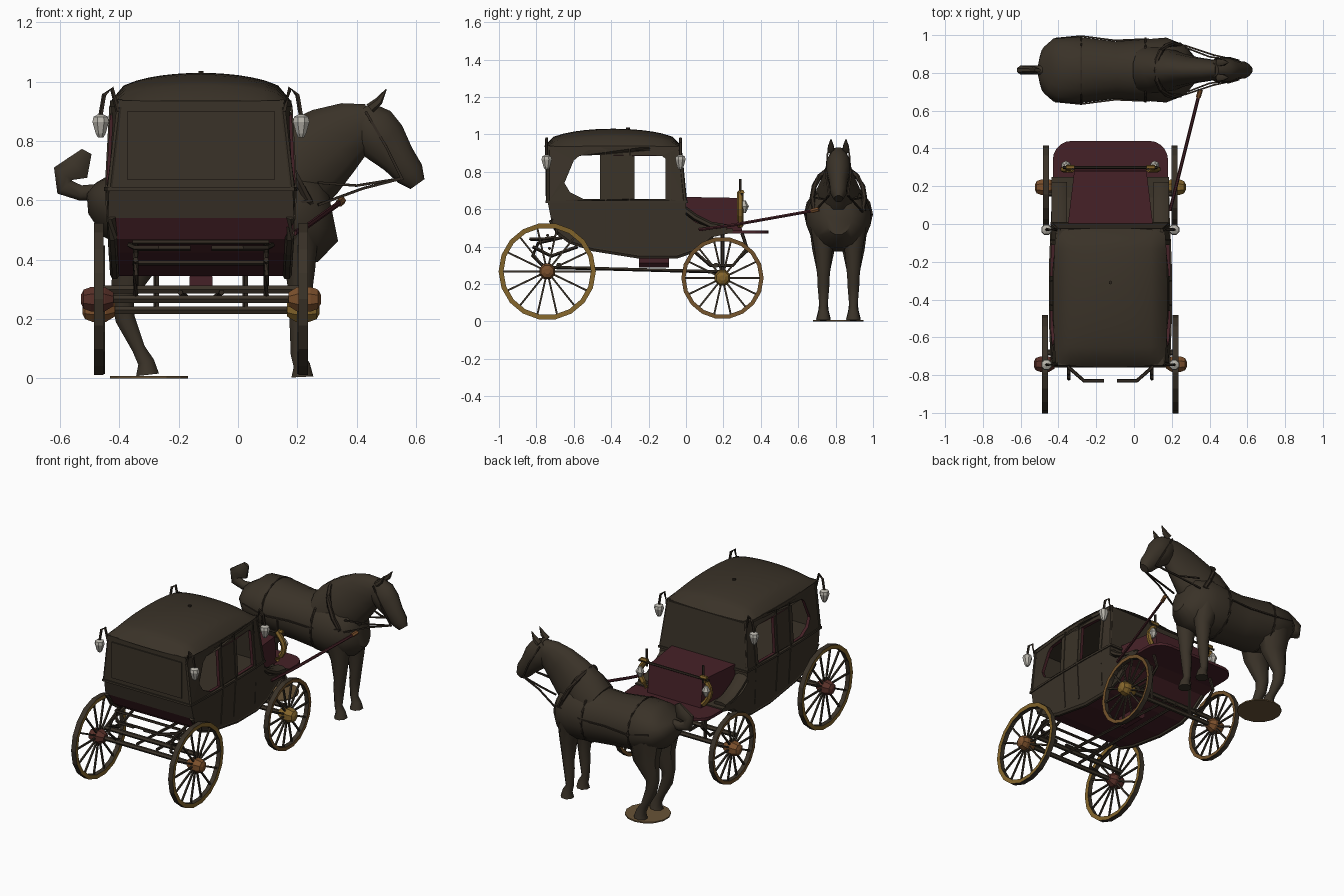
import bpy, bmesh, math
from mathutils import Vector

cube = bpy.data.objects.get("Cube")
if cube:
    bpy.data.objects.remove(cube, do_unlink=True)


def material(name, *rgb):
    mat = bpy.data.materials.new(name)
    mat.use_nodes = True
    mat.diffuse_color = (*rgb, 1)
    mat.node_tree.nodes["Principled BSDF"].inputs["Base Color"].default_value = (*rgb, 1)
    return mat


brown = material("dark brown", .042, .032, .021)
maroon = material("maroon", .06, .015, .02)
iron = material("blackened iron", .03, .022, .015)
gold = material("old gold", .23, .13, .024)
brass = material("aged brass", .17, .085, .024)
copper = material("orange copper", .2, .08, .025)
russet = material("russet", .1, .03, .022)
glass = material("pale lamp glass", .47, .45, .4)
earth = material("earth", .14, .088, .038)

C = -.125          # carriage centre line
HY = .815          # horse centre line


def finish(name, bm, mats, smooth=False, rule=None):
    """Turn a bmesh into an object, with a rule for the material of each face."""
    bmesh.ops.recalc_face_normals(bm, faces=bm.faces)
    for f in bm.faces:
        f.smooth = smooth
        if rule:
            f.material_index = int(rule(f))
    me = bpy.data.meshes.new(name)
    bm.to_mesh(me)
    bm.free()
    for m in mats:
        me.materials.append(m)
    if smooth:
        me.set_sharp_from_angle(angle=math.radians(50))
    ob = bpy.data.objects.new(name, me)
    bpy.context.collection.objects.link(ob)
    return ob


def sweep(name, paths, mat, sides=6, side=None, smooth=False, radius=None):
    """Loft elliptical rings along paths of (position, width, height)."""
    bm = bmesh.new()
    for path in paths:
        if radius:
            path = [(p, radius, radius) for p in path]
        pts = [Vector(p[0]) for p in path]
        rings = []
        for i, (_, w, h) in enumerate(path):
            t = (pts[min(i + 1, len(pts) - 1)] - pts[max(i - 1, 0)]).normalized()
            ref = Vector(side) if side else Vector((0, 0, 1) if abs(t.z) < .8 else (1, 0, 0))
            a = (ref - t * ref.dot(t)).normalized()
            b = t.cross(a)
            angles = [math.tau * (k + .5) / sides for k in range(sides)]
            rings.append([bm.verts.new(pts[i] + a * w * math.cos(q) + b * h * math.sin(q))
                          for q in angles])
        for r, s in zip(rings, rings[1:]):
            for k in range(sides):
                n = (k + 1) % sides
                bm.faces.new((r[k], r[n], s[n], s[k]))
        bm.faces.new(rings[0])
        bm.faces.new(rings[-1])
    return finish(name, bm, [mat], smooth)


def prism(name, profile, half, mats, rule=None):
    """Extrude a (y, z) profile across the carriage; half gives the half width."""
    bm = bmesh.new()
    l, r = [[bm.verts.new((C + s * half(y, z), y, z)) for y, z in profile] for s in (-1, 1)]
    bm.faces.new(l)
    bm.faces.new(r)
    for k in range(len(l)):
        n = (k + 1) % len(l)
        bm.faces.new((l[k], l[n], r[n], r[k]))
    return finish(name, bm, mats, rule=rule)


def box(name, y0, y1, z0, z1, half, mat):
    return prism(name, [(y0, z0), (y1, z0), (y1, z1), (y0, z1)], lambda y, z: half, [mat])


def cabin_half(y, z):
    """Half width: widest at the waist, drawn in towards the upper corners."""
    ends = min(1, max(0, (abs(y + .37) - .13) / .24))
    if z < .64:
        return .32 - .06 * (.64 - z) - .01 * ends * (z > .6)
    return .32 - .055 * (z - .64) - ends * (.01 + .06 * (z - .64))


# lower cabin hull: brown sides, maroon underside edged by brown rails
keel = [(-.72, .54), (-.68, .47), (-.62, .425), (-.5, .385), (-.25, .345),
        (-.05, .345), (.05, .38), (.14, .45)]
prism("lower_cabin", [(-.74, .64), *keel, (.25, .475), (.25, .495), (.14, .5), (.05, .53),
                      (0, .57), (0, .64), (-.24, .64), (-.5, .64)],
      cabin_half, [brown, maroon], lambda f: f.normal.z < -.4 and abs(f.normal.x) < .5)
sweep("keel_rails", [[(C + s * (cabin_half(y, z) - .012), y, z + .004) for y, z in keel]
                     for s in (-1, 1)], brown, 6, radius=.016)

# upper side panels with open windows, lined in maroon
outline = [(-.735, .64), (-.5, .64), (-.24, .64), (0, .64),
           (-.03, .93), (-.24, .93), (-.5, .93), (-.735, .93)]
rear_window = [(-.65, .74), (-.62, .69), (-.55, .655), (-.46, .655), (-.46, .89), (-.57, .885), (-.6, .86)]
door_window = [(-.275, .655), (-.11, .655), (-.11, .87), (-.13, .885), (-.275, .885)]
for label, s in (("left", 1), ("right", -1)):
    cu = bpy.data.curves.new("panel", "CURVE")
    cu.dimensions, cu.fill_mode, cu.extrude = "2D", "BOTH", .01
    for loop in (outline, rear_window, door_window):
        sp = cu.splines.new("POLY")
        sp.points.add(len(loop) - 1)
        for p, (y, z) in zip(sp.points, loop):
            p.co = (y, z, 0, 1)
        sp.use_cyclic_u = True
    tmp = bpy.data.objects.new("panel", cu)
    bpy.context.collection.objects.link(tmp)
    me = bpy.data.meshes.new_from_object(tmp)
    bpy.data.objects.remove(tmp)
    bm = bmesh.new()
    bm.from_mesh(me)
    bmesh.ops.remove_doubles(bm, verts=bm.verts, dist=.0001)
    for v in bm.verts:
        y, z, x = v.co
        v.co = (C + s * (cabin_half(y, z) - .01) + x, y, z)
    finish(label + "_window_panel", bm, [brown, maroon],
           rule=lambda f, s=s: f.normal.x * s < -.5 or
           .65 < f.calc_center_median().z < .9 and abs(f.normal.x) < .5
           and -.7 < f.calc_center_median().y < -.08)

# end walls, waist mouldings, door posts
prism("rear_wall", [(-.745, .64), (-.72, .64), (-.72, .93), (-.745, .93)], cabin_half, [brown])
prism("front_wall", [(-.02, .64), (.005, .64), (-.025, .93), (-.05, .93)], cabin_half, [brown])
prism("waist_moulding", [(-.752, .632), (-.5, .632), (-.24, .632), (.01, .632),
                         (.01, .645), (-.24, .645), (-.5, .645), (-.752, .645)],
      lambda y, z: cabin_half(y, .64) + .006, [brown])
box("rear_shade", -.752, -.744, .67, .9, .25, brown)
sweep("door_posts", [[(C + s * cabin_half(y, z), y, z) for z in (.4, .64, .92)]
                     for s in (-1, 1) for y in (-.43, -.3, -.085)], brown, 4, radius=.006)
sweep("corner_posts", [[(C + s * (cabin_half(y, z) - .004), y - lean * (z - .64), z)
                        for z in (.64, .94)]
                       for s in (-1, 1) for y, lean in ((-.738, 0), (-.005, .1))],
      brown, 6, radius=.011)

# domed roof with softened corners above an eave slab
bm = bmesh.new()
bmesh.ops.create_grid(bm, x_segments=14, y_segments=14, size=1)
for v in bm.verts:
    u, w = v.co.x, v.co.y
    rise = max(0, (1 - u * u) * (1 - w * w)) ** .45
    pull = 1 - .05 * u * u * w * w
    v.co = (C + .304 * u * pull, -.39 + .37 * w * pull, .935 + .095 * rise)
finish("roof_dome", bm, [brown], True)
prism("eave", [(y, z) for z, ys in ((.915, (-.75, -.5, -.24, -.035)), (.937, (-.035, -.24, -.5, -.75)))
               for y in ys], lambda y, z: cabin_half(y, z) + .002, [brown])
sweep("roof_finial", [[(C, -.31, 1.02), (C, -.31, 1.037)]], iron, 6, radius=.01)

# corner lanterns on brackets
for label, y in (("rear", -.745), ("front", -.03)):
    for s in (-1, 1):
        x = C + s * .338
        shape = [(.812, .01), (.825, .018), (.865, .03), (.882, .026), (.89, .01)]
        sweep(label + "_lantern", [[((x, y, z), r, r) for z, r in shape]], glass, 8)
        sweep(label + "_lantern_bracket", [[(C + s * .28, y, .9), (C + s * .3, y, .98),
              (x - s * .012, y, .955), (x, y, .885)]], iron, 5, radius=.008)

# driver box, footboard, rail and gilt fittings
prism("driver_box", [(0, .49), (.3, .48), (.28, .66), (0, .665)],
      lambda y, z: .225 - .12 * y, [maroon])
bm = bmesh.new()
bmesh.ops.create_cube(bm, size=1)
for v in bm.verts:
    v.co = (C + v.co.x * .61, .24 + v.co.y * .4, .478 + v.co.z * .018)
bmesh.ops.bevel(bm, geom=[e for e in bm.edges if min(v.co.y for v in e.verts) > .4
                          and abs(e.verts[0].co.z - e.verts[1].co.z) > .01],
                offset=.1, segments=5, profile=.5, affect="EDGES")
finish("footboard", bm, [maroon])
sweep("box_rail", [[(C - .25, .3, .68), (C + .25, .3, .68)],
                   [(C - .2, .29, .65), (C - .2, .29, .76)],
                   [(C + .2, .29, .65), (C + .2, .29, .76)]], iron, 5, radius=.008)
for s in (-1, 1):
    arc = [(C + s * (.2 + .05 * math.sin(math.pi * k / 6)), .29, .51 + .03 * k) for k in range(7)]
    sweep("gilt_bracket", [arc], gold, 6, radius=.017)
    sweep("gilt_cap", [[(C + s * .19, .3, .69), (C + s * .235, .3, .69)]], gold, 6, radius=.013)
    sweep("box_lamp", [[((C + s * .235, .31, z), r, r) for z, r in
                        ((.58, .01), (.615, .026), (.645, .01))]], glass, 6)
    sweep("front_fender", [[((C + s * .27, y, z), .02, .045) for y, z in
          ((-.01, .6), (.05, .555), (.13, .515), (.22, .5))]], brown, 8, (0, 0, 1), True)


def wheel(name, x, s, y, z, r, rim_mat, hub_mat):
    """Rim with a dark tread, hub and spokes."""
    n = 18
    bm = bmesh.new()
    section = [(r, -.016), (r, .016), (r * .9, .014), (r * .9, -.014)]
    rings = [[bm.verts.new((x + d, y + q * math.cos(math.tau * k / n),
                            z + q * math.sin(math.tau * k / n))) for q, d in section]
             for k in range(n)]
    for k in range(n):
        a, b = rings[k], rings[(k + 1) % n]
        for j in range(4):
            bm.faces.new((a[j], b[j], b[j - 1], a[j - 1]))
    finish(name + "_rim", bm, [rim_mat, brown], rule=lambda f: abs(f.normal.x) < .5)
    sweep(name + "_hub", [[((x + s * d, y, z), q, q) for d, q in
          ((-.05, .025), (-.02, .045), (.025, .045), (.05, .035), (.06, .015))]], hub_mat, 8)
    spokes = [math.tau * k / 14 for k in range(14)]
    sweep(name + "_spokes", [[(x, y + q * math.cos(a), z + q * math.sin(a))
                              for q in (.03, r * .92)] for a in spokes], brown, 4, radius=.007)


for label, s, rear_hub, front_hub in (("left", 1, copper, gold), ("right", -1, russet, copper)):
    wheel("rear_" + label, C + s * .345, s, -.742, .267, .26, gold, rear_hub)
    wheel("front_" + label, C + s * .34, s, .195, .232, .22, brass, front_hub)

# undercarriage: axles, perch, springs, tool chest
sweep("axles", [[(C - .34, y, z), (C + .34, y, z)]
                for y, z in ((-.745, .267), (.195, .23), (-.68, .3), (.16, .3))],
      brown, 6, radius=.015)
sweep("perch_poles", [[(C + s * .07, -.745, .29), (C + s * .04, .2, .265)] for s in (-1, 1)],
      iron, 5, radius=.01)
sweep("tool_chest", [[(C, -.25, .327), (C, -.09, .327)]], maroon, 8, radius=.042)
springs = []
for s in (-1, 1):
    x = C + s * .22
    springs += [[(x, -.745, .28), (x, -.82, .35), (x, -.79, .42), (x, -.66, .45)],
                [(x, -.82, .4), (x, -.72, .35), (x, -.58, .4)],
                [(x, .05, .37), (x, .13, .3), (x, .25, .3), (x, .33, .38), (x, .3, .47)],
                [(x - s * .07, .195, .24), (x - s * .07, .195, .47)],
                [(C + s * .24, -.7, .45), (C + s * .22, -.76, .44),
                 (C + s * .14, -.83, .44), (C + s * .035, -.83, .44)]]
sweep("springs", springs, iron, 5, radius=.01)
sweep("luggage_rails", [[(C - .23, y, z), (C + .23, y, z)] for y, z in
                        ((-.73, .39), (-.74, .46))], iron, 5, radius=.009)

# draught pole with gilt tip
sweep("draught_pole", [[(.19, .07, .49), (.235, .25, .515), (.34, .67, .59)]], maroon, 6, radius=.009)
sweep("pole_tip", [[(.34, .67, .59), (.352, .71, .6)]], copper, 6, radius=.013)


def horse(name, rows, sides=12, y=HY):
    """Loft part of the horse from rows of (x, z, width, depth)."""
    return sweep(name, [[((x, y, z), w, d) for x, z, w, d in rows]], brown, sides, (0, 1, 0), True)


# horse
horse("horse_body", [(-.495, .64, .05, .025), (-.47, .62, .125, .075), (-.42, .6, .17, .13),
                     (-.3, .575, .18, .16), (-.1, .555, .155, .16), (.05, .55, .165, .17),
                     (.17, .55, .175, .18), (.27, .54, .135, .15), (.32, .55, .07, .09)], 16)
horse("horse_neck", [(.06, .61, .13, .14), (.15, .66, .125, .17), (.24, .74, .09, .155),
                     (.32, .8, .07, .13), (.39, .84, .06, .1), (.45, .86, .05, .07)])
horse("horse_head", [(.41, .9, .04, .05), (.45, .85, .065, .085), (.49, .8, .065, .085),
                     (.54, .74, .05, .062), (.58, .69, .045, .052), (.605, .655, .025, .03)])
horse("horse_tail", [(-.45, .63, .025, .03), (-.53, .625, .025, .028), (-.585, .645, .025, .035),
                     (-.59, .69, .025, .04), (-.54, .71, .022, .05), (-.51, .765, .01, .02)], 8)
for s in (-1, 1):
    y = HY + s * .08
    horse("front_leg", [(.19, .5, .075, .09), (.21, .37, .05, .055), (.21, .24, .036, .036),
                        (.205, .19, .034, .034), (.2, .08, .024, .024), (.215, .045, .03, .03),
                        (.217, .005, .042, .04)], 8, y)
    horse("hind_leg", [(-.34, .53, .085, .115), (-.345, .39, .065, .085), (-.39, .27, .038, .042),
                       (-.38, .2, .032, .036), (-.335, .1, .024, .024), (-.31, .055, .03, .03),
                       (-.305, .012, .042, .042)], 8, y)
    horse("ear", [(.445, .91, .022, .018), (.475, .935, .018, .014), (.5, .975, .002, .002)],
          6, HY + s * .04)
sweep("standing_disc", [[(-.3, HY, 0), (-.3, HY, .008)]], earth, 14, radius=.135)


def hoop(x, z, w, h, lean):
    ring = [math.tau * k / 16 for k in range(17)]
    return [(x + lean * math.sin(a), HY + w * math.cos(a), z + h * math.sin(a)) for a in ring]


# harness: collar, girth, breeching, traces and reins
sweep("collar", [hoop(.205, .66, .14, .165, -.09)], iron, 6, radius=.014)
sweep("girth", [hoop(.06, .55, .166, .171, 0)], iron, 4, radius=.008)
straps = [hoop(-.28, .573, .18, .16, 0)]
for s in (-1, 1):
    straps += [[(.25, HY + s * .14, .6), (.06, HY + s * .164, .57), (-.1, HY + s * .157, .57),
                (-.28, HY + s * .18, .57), (-.42, HY + s * .166, .6)],
               [(.555, HY + s * .05, .675), (.42, HY + s * .08, .64), (.27, HY + s * .13, .585)],
               [(.27, HY + s * .12, .66), (.4, HY + s * .07, .65), (.555, HY + s * .05, .675)],
               [(.555, HY + s * .05, .67), (.5, HY + s * .066, .78), (.43, HY + s * .058, .9)]]
sweep("harness_straps", straps, iron, 4, radius=.006)
